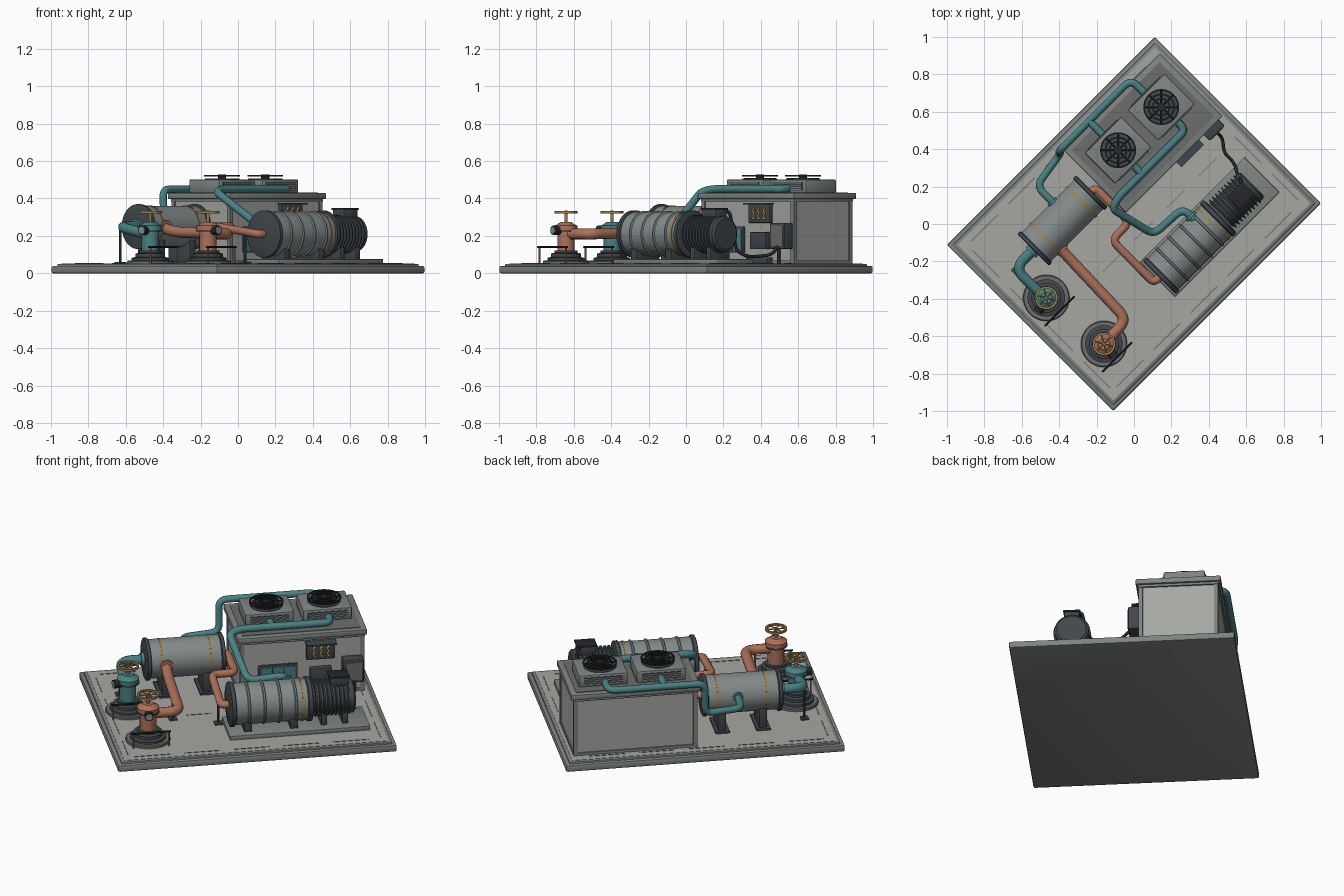
import bpy, bmesh, math
from mathutils import Vector

if "Cube" in bpy.data.objects:
    bpy.data.objects.remove(bpy.data.objects["Cube"])

# Colours
COL = {
    "concrete": (0.38, 0.39, 0.365), "roof_grey": (0.21, 0.23, 0.225),
    "steel": (0.23, 0.26, 0.26), "charcoal": (0.055, 0.063, 0.073),
    "black": (0.018, 0.02, 0.022), "teal": (0.07, 0.22, 0.23),
    "copper": (0.42, 0.165, 0.105), "brass": (0.36, 0.22, 0.07),
    "seam_grey": (0.15, 0.155, 0.15), "amber": (0.62, 0.33, 0.09)}
MAT = {}
for n, c in COL.items():
    MAT[n] = bpy.data.materials.new(n)
    MAT[n].diffuse_color = (*c, 1)


def finish(name, data, mat):
    """Everything is laid out along the slab axes, then turned 45 degrees."""
    ob = bpy.data.objects.new(name, data)
    bpy.context.collection.objects.link(ob)
    data.materials.append(MAT[mat])
    ob.rotation_euler.z = math.pi / 4
    return ob


def box(name, mat, u, v, z, bevel=0.0):
    bm = bmesh.new()
    bmesh.ops.create_cube(bm, size=1)
    for p in bm.verts:
        p.co = [a + (c + 0.5) * (b - a) for c, (a, b) in zip(p.co, (u, v, z))]
    if bevel:
        bmesh.ops.bevel(bm, geom=bm.edges[:], offset=bevel, segments=2, affect='EDGES', profile=0.5)
    me = bpy.data.meshes.new(name)
    bm.to_mesh(me)
    bm.free()
    return finish(name, me, mat)


def lathe(name, mat, origin, axis, prof, seg=36, ring=False):
    """Revolve (radius, height) points about an axis; ring closes the profile on itself."""
    q = Vector(axis).to_track_quat('Z', 'Y')
    bm = bmesh.new()
    rows = [[bm.verts.new(Vector(origin) + q @ Vector((r * math.cos(t), r * math.sin(t), h)))
             for t in (2 * math.pi * k / seg for k in range(seg))] for r, h in prof]
    pairs = list(zip(rows, rows[1:])) + ([(rows[-1], rows[0])] if ring else [])
    for a, b in pairs:
        for k in range(seg):
            j = (k + 1) % seg
            bm.faces.new((a[k], a[j], b[j], b[k]))
    if not ring:
        bm.faces.new(rows[0][::-1])
        bm.faces.new(rows[-1])
    bmesh.ops.recalc_face_normals(bm, faces=bm.faces[:])
    me = bpy.data.meshes.new(name)
    bm.to_mesh(me)
    bm.free()
    return finish(name, me, mat)


def rod(name, mat, a, b, r, seg=12):
    d = Vector(b) - Vector(a)
    return lathe(name, mat, a, d, [(r, 0), (r, d.length)], seg)


def hoop(name, mat, origin, axis, r, w, h, seg=36):
    return lathe(name, mat, origin, axis, [(r - w, -h), (r + w, -h), (r + w, h), (r - w, h)], seg, True)


def pipe(name, mat, pts, r, bend=0.05):
    """Tube along a path with rounded corners."""
    P = [Vector(p) for p in pts]
    out = [P[0]]
    for a, b, c in zip(P, P[1:], P[2:]):
        m = min(bend, (a - b).length * 0.48, (c - b).length * 0.48)
        s, e = b + (a - b).normalized() * m, b + (c - b).normalized() * m
        out += [s * (1 - t) ** 2 + b * 2 * t * (1 - t) + e * t * t for t in (0, .2, .4, .6, .8, 1)]
    out.append(P[-1])
    cu = bpy.data.curves.new(name, 'CURVE')
    cu.dimensions = '3D'
    cu.bevel_depth, cu.bevel_resolution, cu.use_fill_caps = r, 4, True
    sp = cu.splines.new('POLY')
    sp.points.add(len(out) - 1)
    for p, c in zip(sp.points, out):
        p.co = (*c, 1)
    tmp = bpy.data.objects.new(name, cu)
    bpy.context.collection.objects.link(tmp)
    me = bpy.data.meshes.new_from_object(tmp.evaluated_get(bpy.context.evaluated_depsgraph_get()))
    bpy.data.objects.remove(tmp)
    me.materials.clear()
    return finish(name, me, mat)


# Slab, floor and floor seams
box("slab", "roof_grey", (-.785, .785), (-.628, .628), (0, .04), .008)
box("curb", "roof_grey", (-.763, .763), (-.606, .606), (.03, .05), .004)
box("floor", "concrete", (-.745, .745), (-.588, .588), (.04, .052))
for s in (-1, 1):
    for k in range(5):
        u = -.68 + k * .28
        box("floor_dash", "seam_grey", (u, u + .2), (s * .55 - .003, s * .55 + .003), (.05, .054))
    for k in range(4):
        v = -.53 + k * .28
        box("floor_dash", "seam_grey", (s * .71 - .003, s * .71 + .003), (v, v + .2), (.05, .054))
for k in range(4):
    box("floor_seam", "seam_grey", (-.3 + k * .24, -.16 + k * .24), (-.065, -.061), (.05, .054))

# Machine house with posts, plinth and roof
box("house_walls", "concrete", (.035, .72), (.095, .525), (.05, .39))
box("house_plinth", "roof_grey", (.028, .727), (.088, .532), (.05, .068))
for u in (.04, .715):
    for v in (.1, .52):
        box("corner_post", "roof_grey", (u - .012, u + .012), (v - .012, v + .012), (.05, .39))
box("roof_eave", "roof_grey", (.025, .73), (.085, .535), (.383, .4), .003)
box("roof", "roof_grey", (.013, .742), (.073, .547), (.397, .43), .006)
box("roof_panel", "seam_grey", (.045, .71), (.105, .515), (.425, .433))

# Roof fan units
for uc in (.219, .545):
    vc = .339
    box("fan_unit", "roof_grey", (uc - .138, uc + .138), (vc - .115, vc + .115), (.43, .502), .008)
    for s in (-1, 1):
        box("louver_recess", "charcoal", (uc - .11, uc + .11),
            (vc + s * .116 - .003, vc + s * .116 + .003), (.443, .487))
        for k in range(4):
            box("louver_slat", "roof_grey", (uc - .11, uc + .11),
                (vc + s * .119 - .003, vc + s * .119 + .003), (.446 + k * .011, .451 + k * .011))
    lathe("fan_well", "charcoal", (uc, vc, .5), (0, 0, 1), [(.092, 0), (.092, .006), (.085, .008)])
    for r in (.092, .068, .045):
        hoop("fan_guard_ring", "black", (uc, vc, .522), (0, 0, 1), r, .004, .004)
    for k in range(8):
        t = k * math.pi / 4
        rod("fan_spoke", "black", (uc, vc, .521),
            (uc + .092 * math.cos(t), vc + .092 * math.sin(t), .521), .004, 6)
    rod("fan_hub", "black", (uc, vc, .5), (uc, vc, .528), .022, 20)

# House front: window, heat sign, electrical cabinet
box("window_frame", "charcoal", (.13, .35), (.082, .096), (.11, .25), .003)
for k in range(3):
    box("window_pane", "teal", (.142 + k * .068, .202 + k * .068), (.078, .085), (.122, .238))
box("sign_plate", "charcoal", (.4, .56), (.07, .096), (.27, .37), .003)
box("sign_hood", "charcoal", (.395, .565), (.035, .096), (.367, .376))
for k in range(3):
    u = .44 + k * .04
    pipe("heat_mark", "amber", [(u + .008 * (-1) ** j, .067, .288 + j * .016) for j in range(5)], .005, .01)
box("cabinet", "charcoal", (.6, .715), (.03, .096), (.13, .27), .005)
box("cabinet_door", "seam_grey", (.612, .703), (.025, .032), (.145, .255))
box("switch_box", "charcoal", (.42, .54), (.06, .096), (.13, .22), .004)
box("house_step", "charcoal", (.4, .56), (.05, .096), (.052, .085), .003)
rod("cabinet_conduit", "black", (.63, .07, .05), (.63, .07, .14), .009)
pipe("motor_cable", "black", [(.66, .04, .15), (.66, -.01, .1), (.61, -.07, .09), (.61, -.15, .09),
                              (.58, -.2, .12), (.57, -.24, .33), (.54, -.28, .34)], .009, .03)

X = (1, 0, 0)
# Condenser tank on saddles
c1 = (-.475, .283, .25)
lathe("condenser_body", "steel", c1, X, [(.11, 0), (.11, .43)], 48)
for h in (-.005, .415):
    lathe("condenser_flange", "charcoal", c1, X, [(.112, h), (.12, h + .004), (.12, h + .021), (.112, h + .025)], 48)
for h in (.085, .36):
    hoop("condenser_band", "brass", (c1[0] + h, *c1[1:]), X, .11, .003, .006, 48)
for u in (-.37, -.14):
    box("condenser_saddle", "charcoal", (u - .022, u + .022), (.2, .366), (.05, .2), .004)
    box("saddle_foot", "charcoal", (u - .04, u + .04), (.18, .386), (.05, .063))

# Evaporator barrel with ribs
c2 = (-.095, -.297, .21)
prof = [(.117, 0)]
for k in range(1, 5):
    h = k * .088
    prof += [(.117, h - .008), (.124, h - .004), (.124, h + .004), (.117, h + .008)]
lathe("evaporator_body", "steel", c2, X, prof + [(.117, .44)], 48)
lathe("evaporator_front_cap", "charcoal", c2, X, [(.118, -.012), (.126, -.008), (.126, .012), (.12, .016)], 48)
lathe("evaporator_rear_cap", "charcoal", c2, X, [(.12, .42), (.126, .424), (.126, .446), (.1, .452)], 48)
hoop("evaporator_band", "brass", (.3, -.297, .21), X, .118, .003, .006, 48)
box("skid", "roof_grey", (-.12, .67), (-.43, -.165), (.05, .076), .004)
for u in (-.01, .25):
    box("evaporator_saddle", "charcoal", (u - .022, u + .022), (-.385, -.21), (.07, .15), .004)

# Finned motor
prof = []
for k in range(9):
    h = .36 + k * .023
    prof += [(.086, h), (.086, h + .009), (.103, h + .011), (.103, h + .019), (.086, h + .021)]
lathe("motor_body", "charcoal", (0, -.297, .21), X, prof, 36)
lathe("motor_end", "charcoal", (.56, -.297, .21), X, [(.095, 0), (.095, .028), (.082, .038)], 36)
box("motor_box", "charcoal", (.46, .565), (-.34, -.255), (.29, .345), .005)
box("motor_box_lid", "black", (.455, .57), (-.345, -.25), (.338, .35), .003)
for u in (.42, .54):
    box("motor_leg", "charcoal", (u - .016, u + .016), (-.37, -.225), (.07, .14), .003)

# Valves with hand wheels, gauges and guard rails
for tag, u, v, gauge in (("teal", -.611, .052, (-.8, -.2)), ("copper", -.567, -.34, (-.1, -1))):
    o, Z = (u, v, 0), (0, 0, 1)
    lathe("valve_pad", "seam_grey", o, Z, [(.124, .05), (.124, .064), (.119, .068)])
    lathe("valve_base", "charcoal", o, Z, [(.1, .06), (.1, .082), (.08, .087), (.08, .105), (.062, .11), (.062, .122)])
    lathe("valve_body", tag, o, Z, [(.046, .12), (.046, .225), (.062, .23), (.062, .255), (.045, .262), (.03, .275)])
    hoop("valve_collar", "charcoal", (u, v, .228), Z, .059, .005, .004)
    rod("valve_stem", "brass", (u, v, .27), (u, v, .335), .008)
    hoop("hand_wheel", "brass", (u, v, .326), Z, .056, .006, .006)
    for k in range(6):
        t = k * math.pi / 3
        rod("wheel_spoke", "brass", (u, v, .326), (u + .055 * math.cos(t), v + .055 * math.sin(t), .326), .004, 6)
    g = Vector((*gauge, 0)).normalized()
    p = Vector((u, v, .23))
    rod("gauge", "black", p + g * .05, p + g * .088, .025, 20)
    rod("gauge_face", "steel", p + g * .086, p + g * .09, .019, 20)
    for s in (-.1, .1):
        rod("rail_post", "brass", (u + s, v - .1, .05), (u + s, v - .1, .14), .005, 8)
    rod("guard_rail", "black", (u - .112, v - .1, .14), (u + .112, v - .1, .14), .006, 8)

# Pipework
pipe("condenser_inlet", "teal", [(-.46, .283, .25), (-.62, .283, .25), (-.615, .052, .205)], .028, .07)
pipe("condenser_outlet", "copper", [(-.37, .22, .25), (-.375, .1, .22), (-.388, -.335, .21), (-.567, -.34, .21)], .029, .06)
pipe("transfer_pipe", "copper", [(-.06, .283, .25), (-.01, .283, .25), (-.01, .023, .25), (-.145, .023, .25),
                                 (-.147, -.297, .21), (-.09, -.297, .21)], .022, .045)
pipe("rear_riser", "teal", [(-.225, .35, .27), (-.225, .512, .26), (-.01, .545, .26), (-.01, .56, .45),
                            (.535, .56, .45), (.535, .44, .455)], .02)
pipe("rear_branch", "teal", [(.219, .56, .45), (.219, .44, .455)], .02)
pipe("front_riser", "teal", [(.245, -.24, .27), (.245, -.125, .28), (.035, -.115, .26), (-.025, .14, .435),
                             (.04, .16, .45), (.55, .16, .45), (.55, .24, .455)], .021)
pipe("front_branch", "teal", [(.219, .16, .45), (.219, .24, .455)], .02)
for n, m, a, d, r in (("outlet_flange", "copper", (-.37, .175, .247), (0, 1, 0), .038),
                      ("riser_flange", "teal", (-.225, .39, .268), (0, 1, 0), .03),
                      ("barrel_flange", "teal", (.245, -.185, .275), (0, 1, 0), .032),
                      ("inlet_flange", "teal", (-.49, .283, .25), X, .04)):
    lathe(n, m, a, d, [(r, -.009), (r, .009)], 24)

# Pipe supports
for u, v, z in ((-.62, .27, .23), (-.385, -.1, .19), (-.147, -.2, .2)):
    rod("support_post", "charcoal", (u, v, .05), (u, v, z), .007, 8)
    box("support_foot", "charcoal", (u - .022, u + .022), (v - .022, v + .022), (.05, .06))

# Smooth round surfaces, keep edges sharp
for ob in bpy.data.objects:
    ob.select_set(True)
    bpy.context.view_layer.objects.active = ob
bpy.ops.object.shade_smooth_by_angle(angle=math.radians(35))

for m in bpy.data.materials:
    if m.users and not m.is_grease_pencil:
        m.use_nodes = True
        m.node_tree.nodes["Principled BSDF"].inputs["Base Color"].default_value = m.diffuse_color
